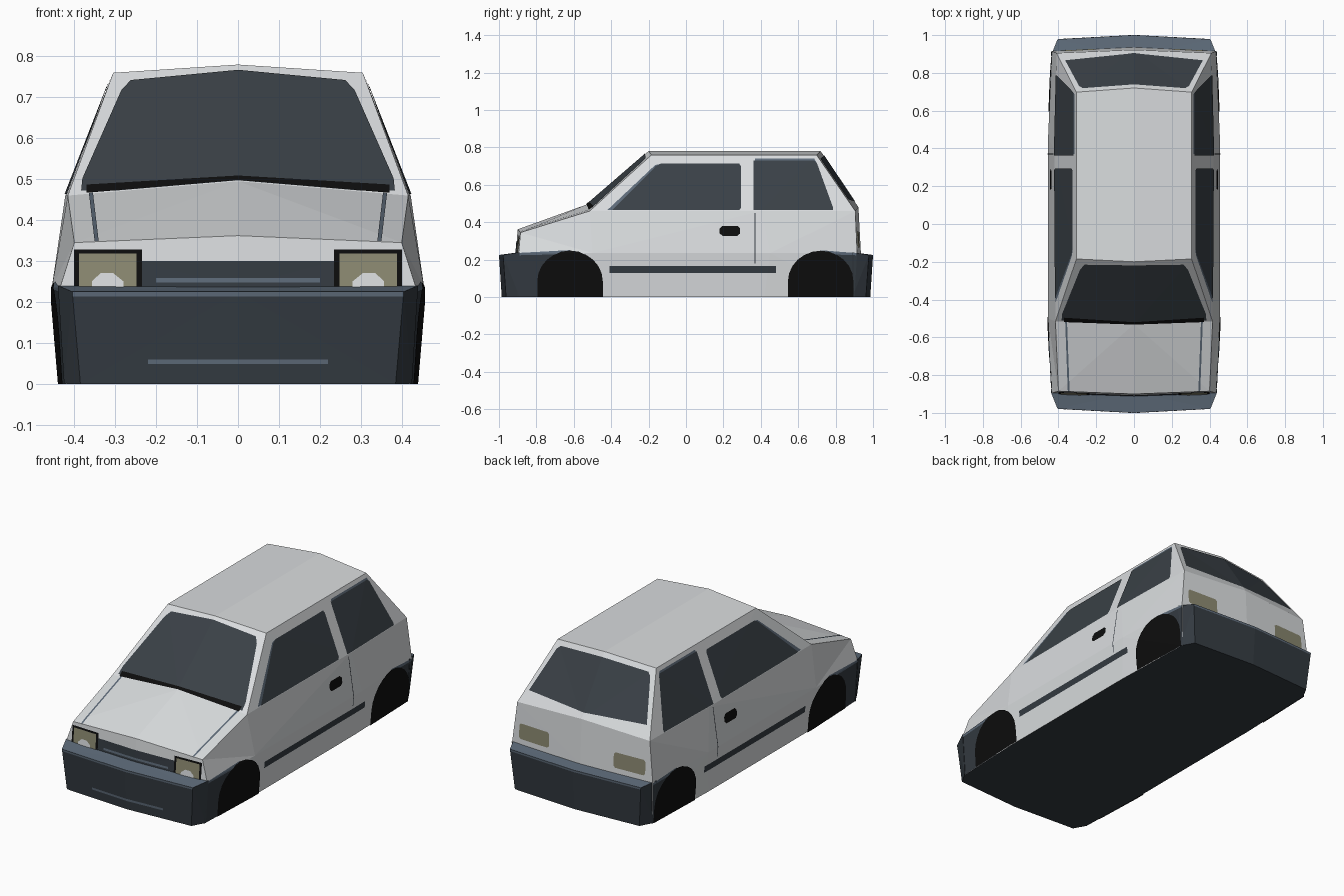
import bpy, bmesh, math
from mathutils import Vector

if "Cube" in bpy.data.objects:
    bpy.data.objects.remove(bpy.data.objects["Cube"])


def material(name, rgb):
    m = bpy.data.materials.new(name)
    m.diffuse_color = (*rgb, 1)
    m.use_nodes = True
    m.node_tree.nodes["Principled BSDF"].inputs["Base Color"].default_value = m.diffuse_color
    return m


PAINT = material("light grey paint", (0.70, 0.72, 0.735))
GLASS = material("dark glass", (0.042, 0.052, 0.062))
TRIM = material("charcoal trim", (0.034, 0.043, 0.053))
SLATE = material("slate edge", (0.11, 0.145, 0.19))
BLACK = material("black", (0.004, 0.004, 0.004))
LAMP = material("lamp yellow", (0.26, 0.25, 0.165))


def finish(name, bm, mats, rule=None):
    bm.normal_update()
    if rule:
        for f in bm.faces:
            f.material_index = rule(f)
    me = bpy.data.meshes.new(name)
    bm.to_mesh(me)
    bm.free()
    for m in mats:
        me.materials.append(m)
    ob = bpy.data.objects.new(name, me)
    bpy.context.collection.objects.link(ob)
    return ob


def mirrored(name, verts, faces, mats, rule, flip_y=1):
    """Build a half model from its points and mirror it across x."""
    bm = bmesh.new()
    for s in (1, -1):
        vs = [bm.verts.new((s * x, flip_y * y, z)) for x, y, z in verts]
        for f in faces:
            bm.faces.new([vs[i] for i in f])
    bmesh.ops.remove_doubles(bm, verts=bm.verts, dist=1e-4)
    bmesh.ops.recalc_face_normals(bm, faces=bm.faces)
    bmesh.ops.triangulate(bm, faces=bm.faces)
    return finish(name, bm, mats, rule)


SIDE = lambda n: abs(n.x) > 0.7
FRONT = lambda n: n.y < -0.5
REAR = lambda n: n.y > 0.5
HOOD = lambda n: n.z > 0.8


def decal(name, src, poly, mat, keep, off=0.003, both=False):
    """Thin skin: the part of src inside a convex 2D outline, lifted slightly."""
    side = keep is SIDE
    outlines = [poly] + ([[(-u, v) for u, v in poly]] if both else [])
    for k, pts in enumerate(outlines):
        area = sum(a[0] * b[1] - b[0] * a[1] for a, b in zip(pts, pts[1:] + pts[:1]))
        if area < 0:
            pts = pts[::-1]
        bm = bmesh.new()
        bm.from_mesh(src.data)
        bm.normal_update()
        bmesh.ops.delete(bm, geom=[f for f in bm.faces if not keep(f.normal)], context='FACES')
        for a, b in zip(pts, pts[1:] + pts[:1]):
            du, dv = b[0] - a[0], b[1] - a[1]
            co = (0, a[0], a[1]) if side else (a[0], 0, a[1])
            no = (0, dv, -du) if side else (dv, 0, -du)
            bmesh.ops.bisect_plane(bm, geom=bm.verts[:] + bm.edges[:] + bm.faces[:],
                                   plane_co=co, plane_no=Vector(no).normalized(), clear_outer=True)
        bm.normal_update()
        for v, n in [(v, v.normal.copy()) for v in bm.verts]:
            v.co += n * off
        finish(name + ("_mirror" if k else ""), bm, [mat], lambda f: 0)


def rect(u0, u1, v0, v1):
    return [(u0, v0), (u1, v0), (u1, v1), (u0, v1)]


# Body shell: three rings (floor, waist, belt), then cowl and roof
body_pts = [
    (0, -.91, 0), (.42, -.90, 0), (.435, -.5, 0), (.435, .42, 0), (.42, .90, 0), (0, .93, 0),
    (0, -.91, .235), (.435, -.895, .235), (.455, -.5, .235), (.455, .45, .235), (.435, .915, .235), (0, .935, .235),
    (0, -.90, .362), (.40, -.885, .345), (.416, -.515, .46), (.422, .4, .46), (.41, .905, .46), (0, .922, .48),
    (0, -.53, .495), (0, -.2, .78), (.305, -.185, .76), (.305, .35, .76), (.305, .698, .76), (0, .72, .78)]
body_faces = [(i + r, i + r + 1, i + r + 7, i + r + 6) for r in (0, 6) for i in range(5)]
body_faces += [(12, 13, 14, 18), (18, 14, 20, 19), (19, 20, 21, 22, 23), (23, 22, 16, 17),
               (14, 15, 21, 20), (15, 16, 22, 21), (0, 1, 2, 3, 4, 5)]
body = mirrored("car_body", body_pts, body_faces, [PAINT, TRIM],
                lambda f: 1 if f.normal.z < -0.9 else 0)

# Bumpers: slate on top, charcoal elsewhere
bump_pts = [(0, -.985, 0), (.385, -.962, 0), (.425, -.89, 0), (0, -.89, 0),
            (0, -1, .225), (.405, -.978, .225), (.44, -.89, .24), (0, -.89, .24)]
bump_faces = [(0, 1, 5, 4), (1, 2, 6, 5), (2, 3, 7, 6), (4, 5, 6, 7), (0, 1, 2, 3)]
for name, s, keep in (("front_bumper", 1, FRONT), ("rear_bumper", -1, REAR)):
    b = mirrored(name, bump_pts, bump_faces, [TRIM, SLATE],
                 lambda f: 1 if f.normal.z > 0.5 else 0, s)
    decal(name + "_edge", b, rect(-.46, .46, .214, .23), SLATE, keep, .001)
    if s == 1:
        decal("bumper_line", b, rect(-.22, .22, .048, .06), SLATE, keep, .001)

# Bumper wraps and wheels painted on the sides
for name, s, c in (("front", -1, -.62), ("rear", 1, .72)):
    decal(name + "_bumper_wrap", body, [(c, 0), (s * 1.1, 0), (s * 1.1, .232), (s * .9, .232), (c, .247)],
          TRIM, SIDE, .002)
    decal(name + "_wrap_edge", body, [(s * .95, .222), (s * .95, .232), (c, .25), (c, .23)], SLATE, SIDE, .003)
    arch = [(c + .175 * math.cos(t * math.pi / 12), .085 + .162 * math.sin(t * math.pi / 12)) for t in range(13)]
    decal(name + "_wheel", body, [(c - .175, -.01), (c + .175, -.01)] + arch, BLACK, SIDE, .005)

# Side glass, strip, handle and door seam
decal("front_side_edge", body, [(-.42, .465), (-.38, .465), (-.13, .712), (-.165, .705)], SLATE, SIDE, .002)
decal("front_side_window", body,
      [(-.395, .463), (.285, .463), (.293, .475), (.293, .7), (.285, .712), (-.135, .712), (-.16, .70)], GLASS, SIDE)
decal("rear_side_edge", body, [(.37, .715), (.70, .715), (.685, .74), (.37, .74)], SLATE, SIDE, .002)
decal("rear_side_window", body,
      [(.362, .463), (.785, .463), (.787, .475), (.70, .715), (.685, .73), (.362, .73)], GLASS, SIDE)
decal("side_strip", body, rect(-.41, .48, .13, .166), TRIM, SIDE)
decal("door_handle", body,
      [(.18, .34), (.195, .327), (.275, .327), (.29, .34), (.29, .365), (.275, .38), (.195, .38), (.18, .365)],
      BLACK, SIDE)
decal("door_seam", body, rect(.367, .372, .18, .45), TRIM, SIDE, .002)

# Windscreen and rear window
decal("windscreen", body, [(-.383, .47), (.383, .47), (.38, .50), (.285, .715), (.262, .74), (0, .765),
                           (-.262, .74), (-.285, .715), (-.38, .50)], GLASS, FRONT)
decal("windscreen_seal", body, [(-.37, .46), (.37, .46), (.37, .484), (0, .506), (-.37, .484)], BLACK, FRONT, .004)
decal("rear_window", body, [(-.35, .495), (0, .508), (.35, .495), (.365, .52), (.29, .72), (.27, .738), (0, .755),
                            (-.27, .738), (-.29, .72), (-.365, .52)], GLASS, REAR)

# Nose: grille, headlamps, hood lines
decal("grille", body, rect(-.25, .25, .22, .30), TRIM, FRONT, .002)
decal("grille_bar", body, rect(-.2, .2, .247, .258), SLATE, FRONT)
decal("headlamp_surround", body, rect(.235, .40, .22, .328), BLACK, FRONT, .003, True)
decal("headlamp", body, rect(.248, .388, .22, .318), LAMP, FRONT, .005, True)
decal("headlamp_bulb", body, [(.28, .22), (.357, .22), (.357, .25), (.335, .27), (.305, .27), (.28, .25)],
      PAINT, FRONT, .007, True)
decal("hood_line", body, [(.34, .345), (.35, .345), (.366, .48), (.356, .48)], SLATE, HOOD, .002, True)

# Tail lamps
decal("tail_lamp", body, [(.2, .275), (.21, .265), (.38, .265), (.39, .275), (.39, .34), (.38, .35),
                          (.21, .35), (.2, .34)], LAMP, REAR, .003, True)
